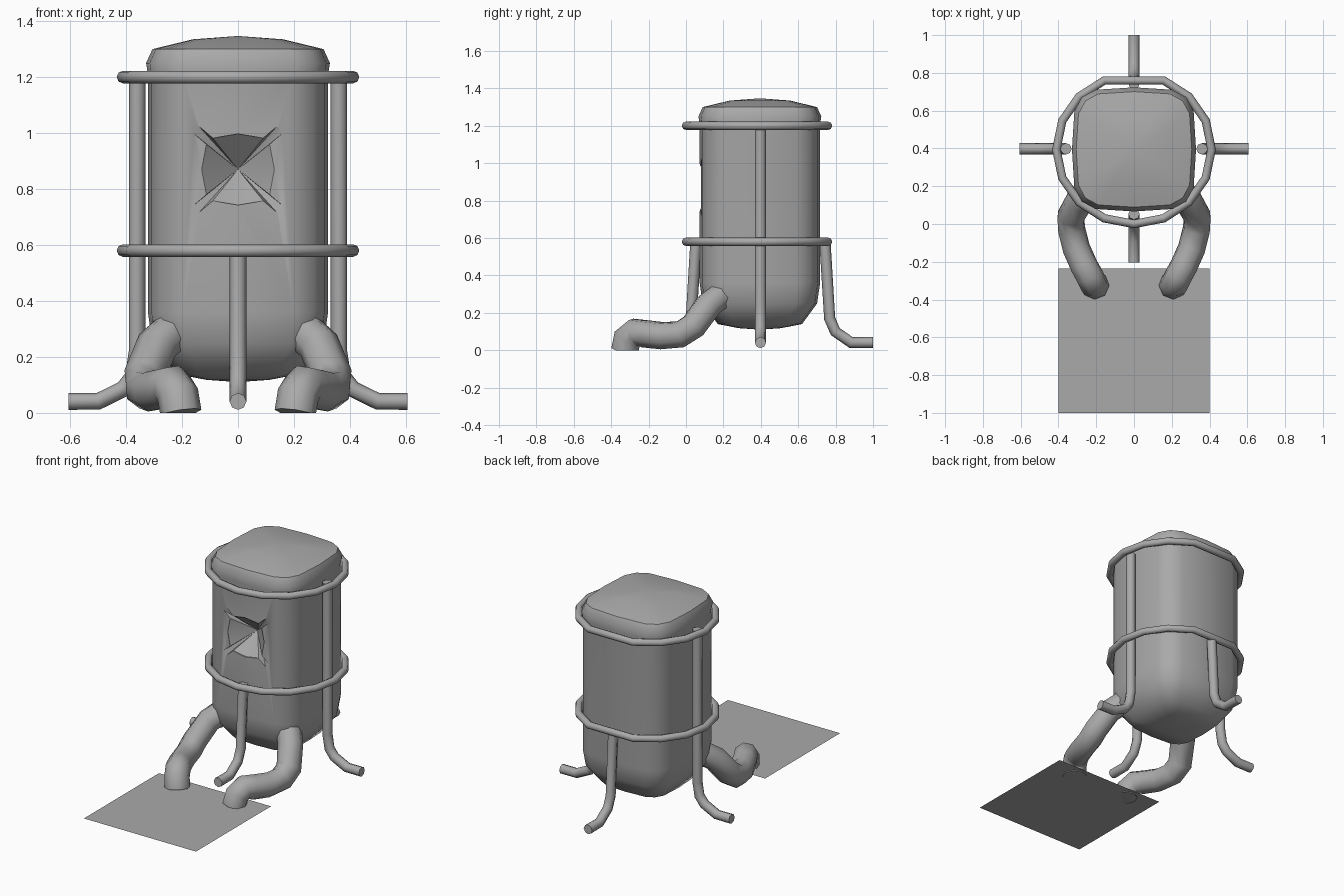
import bpy, bmesh, math
from mathutils import Vector

old = bpy.data.objects.get("Cube")
if old:
    bpy.data.objects.remove(old, do_unlink=True)

grey = bpy.data.materials.new("plain_grey")
grey.use_nodes = True
GREY = (0.4, 0.4, 0.4, 1)
grey.diffuse_color = GREY
grey.node_tree.nodes["Principled BSDF"].inputs["Base Color"].default_value = GREY

CY = 0.395  # tank axis


def select(ob):
    bpy.ops.object.select_all(action='DESELECT')
    ob.select_set(True)
    bpy.context.view_layer.objects.active = ob


def smooth(ob, degrees):
    select(ob)
    bpy.ops.object.shade_smooth_by_angle(angle=math.radians(degrees))


def mesh_object(name, bm):
    bmesh.ops.recalc_face_normals(bm, faces=bm.faces)
    me = bpy.data.meshes.new(name)
    bm.to_mesh(me)
    bm.free()
    me.materials.append(grey)
    ob = bpy.data.objects.new(name, me)
    bpy.context.collection.objects.link(ob)
    return ob


def tube(name, points, radius, closed=False):
    """Eight-sided pipe along a polyline."""
    cu = bpy.data.curves.new(name, 'CURVE')
    cu.dimensions = '3D'
    cu.bevel_depth = radius
    cu.bevel_resolution = 2
    cu.use_fill_caps = not closed
    sp = cu.splines.new('POLY')
    sp.points.add(len(points) - 1)
    for p, co in zip(sp.points, points):
        p.co = (*co, 1)
    sp.use_cyclic_u = closed
    cu.materials.append(grey)
    ob = bpy.data.objects.new(name, cu)
    bpy.context.collection.objects.link(ob)
    select(ob)
    bpy.ops.object.convert(target='MESH')
    ob = bpy.context.object
    for v in ob.data.vertices:
        v.co.z = max(v.co.z, 0)
    smooth(ob, 60)
    return ob


# Tank: rounded-square loops stacked along a profile of (height, scale)
def rounded_square(bm, z, s, n=16):
    ring = []
    for i in range(n):
        a = math.tau * i / n
        c, d = math.cos(a), math.sin(a)
        x = math.copysign(abs(c) ** 0.5, c) * 0.322 * s
        y = math.copysign(abs(d) ** 0.5, d) * 0.322 * s
        ring.append(bm.verts.new((x, CY + y, z)))
    return ring


profile = [(0.118, 0.35), (0.14, 0.7), (0.25, 0.95), (0.36, 1), (1.21, 1),
           (1.25, 1.02), (1.3, 0.95), (1.335, 0.5)]
bm = bmesh.new()
rings = [rounded_square(bm, z, s) for z, s in profile]
for lo, hi in zip(rings, rings[1:]):
    for i in range(len(lo)):
        j = (i + 1) % len(lo)
        bm.faces.new((lo[i], lo[j], hi[j], hi[i]))
for ring, z in ((rings[0], 0.11), (rings[-1], 1.347)):
    tip = bm.verts.new((0, CY, z))
    for i in range(len(ring)):
        bm.faces.new((ring[i], ring[(i + 1) % len(ring)], tip))
tank = mesh_object("tank", bm)

# Star-shaped recess in the front, one quarter of the outline mirrored round
quarter = [(0.13, 0), (0.113, 0.09), (0.16, 0.13), (0.14, 0.155), (0.09, 0.112)]
flip = [(-x, z) for x, z in reversed(quarter[1:])]
upper = quarter + [(0, 0.127)] + flip
outline = upper + [(-x, -z) for x, z in upper]
bm = bmesh.new()
outer = [bm.verts.new((x, -0.05, 0.87 + z)) for x, z in outline]
inner = [bm.verts.new((x, 0.082, 0.87 + z)) for x, z in outline]
apex = bm.verts.new((0, 0.2, 0.87))
bm.faces.new(outer)
for i in range(len(outer)):
    j = (i + 1) % len(outer)
    bm.faces.new((outer[i], outer[j], inner[j], inner[i]))
    bm.faces.new((inner[i], inner[j], apex))
cutter = mesh_object("recess_cutter", bm)
cutter.hide_render = True
mod = tank.modifiers.new("recess", 'BOOLEAN')
mod.operation = 'DIFFERENCE'
mod.solver = 'EXACT'
mod.object = cutter
select(tank)
bpy.ops.object.modifier_apply(modifier=mod.name)
bpy.data.objects.remove(cutter, do_unlink=True)
smooth(tank, 45)

# Two hoops, flat at the back
for name, z in (("lower_hoop", 0.58), ("upper_hoop", 1.2)):
    angles = [math.tau * i / 16 for i in range(16) if i != 4]
    hoop = tube(name, [(0.411 * math.cos(a), CY + 0.395 * math.sin(a), z)
                       for a in angles], 0.0225, closed=True)

# Legs as (distance from axis, height): long ones at the sides, short front and back
long_leg = [(0.36, 1.2), (0.36, 0.22), (0.375, 0.13), (0.41, 0.085),
            (0.5, 0.041), (0.605, 0.041)]
short_leg = [(0.345, 0.58), (0.37, 0.17), (0.4, 0.1), (0.485, 0.041), (0.602, 0.041)]
for name, path, dx, dy in (("left_leg", long_leg, 1, 0), ("right_leg", long_leg, -1, 0),
                           ("front_leg", short_leg, 0, -1), ("back_leg", short_leg, 0, 1)):
    tube(name, [(dx * r, 0.398 + dy * r, z) for r, z in path], 0.03)

# Pair of hoses from the tank down to the mat
hose = [(0.235, 0.185, 0.29), (0.29, 0.12, 0.24), (0.335, 0.04, 0.13), (0.33, -0.03, 0.085),
        (0.305, -0.13, 0.078), (0.265, -0.22, 0.088), (0.235, -0.275, 0.098),
        (0.215, -0.315, 0.065), (0.205, -0.325, 0.0)]
for name, side in (("left_hose", 1), ("right_hose", -1)):
    tube(name, [(side * x, y, z) for x, y, z in hose], 0.075)

# Flat mat in front
bm = bmesh.new()
corners = [(-0.4, -1), (0.4, -1), (0.4, -0.235), (-0.4, -0.235)]
bm.faces.new([bm.verts.new((x, y, 0.005)) for x, y in corners])
mat = mesh_object("floor_mat", bm)
if mat.data.polygons[0].normal.z < 0:
    mat.data.flip_normals()
